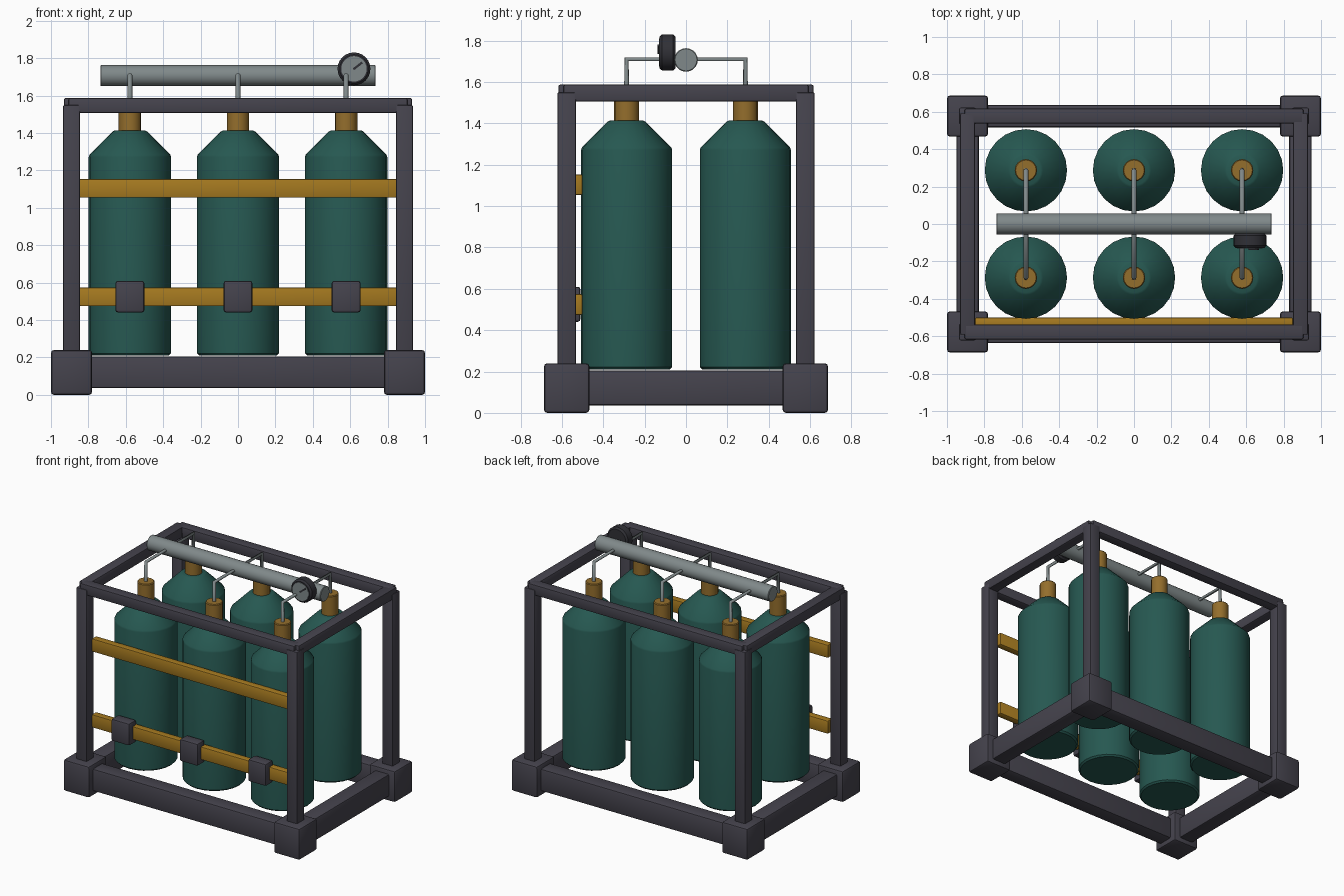
import bpy, bmesh, math
from mathutils import Matrix, Vector

if "Cube" in bpy.data.objects:
    bpy.data.objects.remove(bpy.data.objects["Cube"])


def srgb(r, g, b):
    lin = lambda c: ((c / 255 + 0.055) / 1.055) ** 2.4
    return (lin(r), lin(g), lin(b), 1)


def material(name, rgb):
    m = bpy.data.materials.new(name)
    m.diffuse_color = srgb(*rgb)
    m.use_nodes = True
    m.node_tree.nodes["Principled BSDF"].inputs["Base Color"].default_value = m.diffuse_color
    return m


FRAME = material("dark_frame_paint", (69, 67, 77))
TANK = material("green_tank_paint", (38, 88, 81))
BRASS = material("brass", (148, 110, 44))
STRAP = material("yellow_strap", (166, 122, 32))
STEEL = material("grey_steel", (128, 137, 138))
BLACK = material("black_gauge", (48, 48, 54))


def finish(name, bm, mat, smooth=True):
    mesh = bpy.data.meshes.new(name)
    bmesh.ops.recalc_face_normals(bm, faces=bm.faces)
    bm.to_mesh(mesh)
    bm.free()
    mesh.materials.append(mat)
    ob = bpy.data.objects.new(name, mesh)
    bpy.context.collection.objects.link(ob)
    if smooth:
        bpy.ops.object.select_all(action='DESELECT')
        ob.select_set(True)
        bpy.context.view_layer.objects.active = ob
        bpy.ops.object.shade_smooth_by_angle(angle=math.radians(30))
    return ob


def box(name, center, size, mat, bevel=0.01):
    bm = bmesh.new()
    bmesh.ops.create_cube(bm, size=1)
    bmesh.ops.scale(bm, vec=size, verts=bm.verts)
    bmesh.ops.translate(bm, vec=center, verts=bm.verts)
    if bevel:
        bmesh.ops.bevel(bm, geom=bm.edges[:], offset=bevel, segments=2,
                        profile=0.5, affect='EDGES')
    return finish(name, bm, mat)


def lathe(name, profile, sides, mat, center, axis='Z'):
    """Closed turned solid from (radius, height) points."""
    bm = bmesh.new()
    rings = []
    for r, h in profile:
        rings.append([bm.verts.new((r * math.cos(2 * math.pi * i / sides),
                                    r * math.sin(2 * math.pi * i / sides), h))
                      for i in range(sides)])
    for a, b in zip(rings, rings[1:]):
        for i in range(sides):
            j = (i + 1) % sides
            bm.faces.new((a[i], a[j], b[j], b[i]))
    bm.faces.new(rings[0][::-1])
    bm.faces.new(rings[-1])
    turn = {'Z': Matrix(), 'X': Matrix.Rotation(math.pi / 2, 4, 'Y'),
            '-Y': Matrix.Rotation(math.pi / 2, 4, 'X')}[axis]
    bm.transform(Matrix.Translation(center) @ turn)
    return finish(name, bm, mat)


PX, PY = 0.89, 0.577      # corner post positions
TX, TY = 0.578, 0.287     # tank positions

# Corner feet and posts
for sx in (-1, 1):
    for sy in (-1, 1):
        box("corner_foot", (sx * PX, sy * PY, 0.12), (0.22, 0.22, 0.24), FRAME, 0.016)
        box("corner_post", (sx * PX, sy * PY, 0.83), (0.09, 0.09, 1.44), FRAME, 0.008)

# Bottom and top rails
for s in (-1, 1):
    box("bottom_long_rail", (0, s * PY, 0.121), (1.78, 0.12, 0.17), FRAME, 0.012)
    box("bottom_side_rail", (s * PX, 0, 0.121), (0.12, 1.154, 0.17), FRAME, 0.012)
    box("top_long_rail", (0, s * PY, 1.547), (1.81, 0.08, 0.08), FRAME, 0.008)
    box("top_side_rail", (s * PX, 0, 1.547), (0.08, 1.184, 0.08), FRAME, 0.008)

# Front straps with buckles on the lower one
for z in (1.104, 0.524):
    box("front_strap", (0, -0.528, z), (1.70, 0.055, 0.10), STRAP, 0.008)
for x in (-TX, 0, TX):
    box("strap_buckle", (x, -0.555, 0.525), (0.155, 0.09, 0.17), FRAME, 0.014)

# Gas tanks with shoulders and brass necks
for x in (-TX, 0, TX):
    for sy in (-1, 1):
        lathe("gas_tank", [(0.208, 0.21), (0.22, 0.222), (0.22, 1.272), (0.216, 1.284),
                           (0.092, 1.408), (0.08, 1.414)], 24, TANK, (x, sy * TY, 0))
        lathe("valve_neck", [(0.06, 1.39), (0.06, 1.56), (0.055, 1.566)], 16, BRASS,
              (x, sy * TY, 0))

# Bent pipes joining each tank pair to the manifold
for x in (-TX, 0, TX):
    cu = bpy.data.curves.new("feed_pipe", 'CURVE')
    cu.dimensions = '3D'
    cu.bevel_depth = 0.013
    cu.bevel_resolution = 2
    pts = [(x, -TY, 1.54), (x, -TY, 1.71), (x, TY, 1.71), (x, TY, 1.54)]
    sp = cu.splines.new('POLY')
    sp.points.add(len(pts) - 1)
    for p, co in zip(sp.points, pts):
        p.co = (*co, 1)
    cu.materials.append(STEEL)
    ob = bpy.data.objects.new("feed_pipe", cu)
    bpy.context.collection.objects.link(ob)
    bpy.ops.object.select_all(action='DESELECT')
    ob.select_set(True)
    bpy.context.view_layer.objects.active = ob
    bpy.ops.object.convert(target='MESH')

# Manifold tube
lathe("manifold", [(0.053, -0.736), (0.057, -0.732), (0.057, 0.732), (0.053, 0.736)],
      20, STEEL, (0, 0, 1.707), 'X')

# Pressure gauge: body, dial plate and needle, facing front
GX, GZ = 0.62, 1.743
lathe("gauge_body", [(0.076, 0.05), (0.088, 0.062), (0.088, 0.115), (0.076, 0.128)],
      24, BLACK, (GX, 0, GZ), '-Y')
lathe("gauge_dial", [(0.068, 0.126), (0.068, 0.131)], 24, STEEL, (GX, 0, GZ), '-Y')
needle = box("gauge_needle", (0.026, 0, 0), (0.06, 0.008, 0.012), BLACK, 0)
needle.matrix_world = (Matrix.Translation((GX, -0.134, GZ))
                       @ Matrix.Rotation(-math.radians(38), 4, 'Y'))
